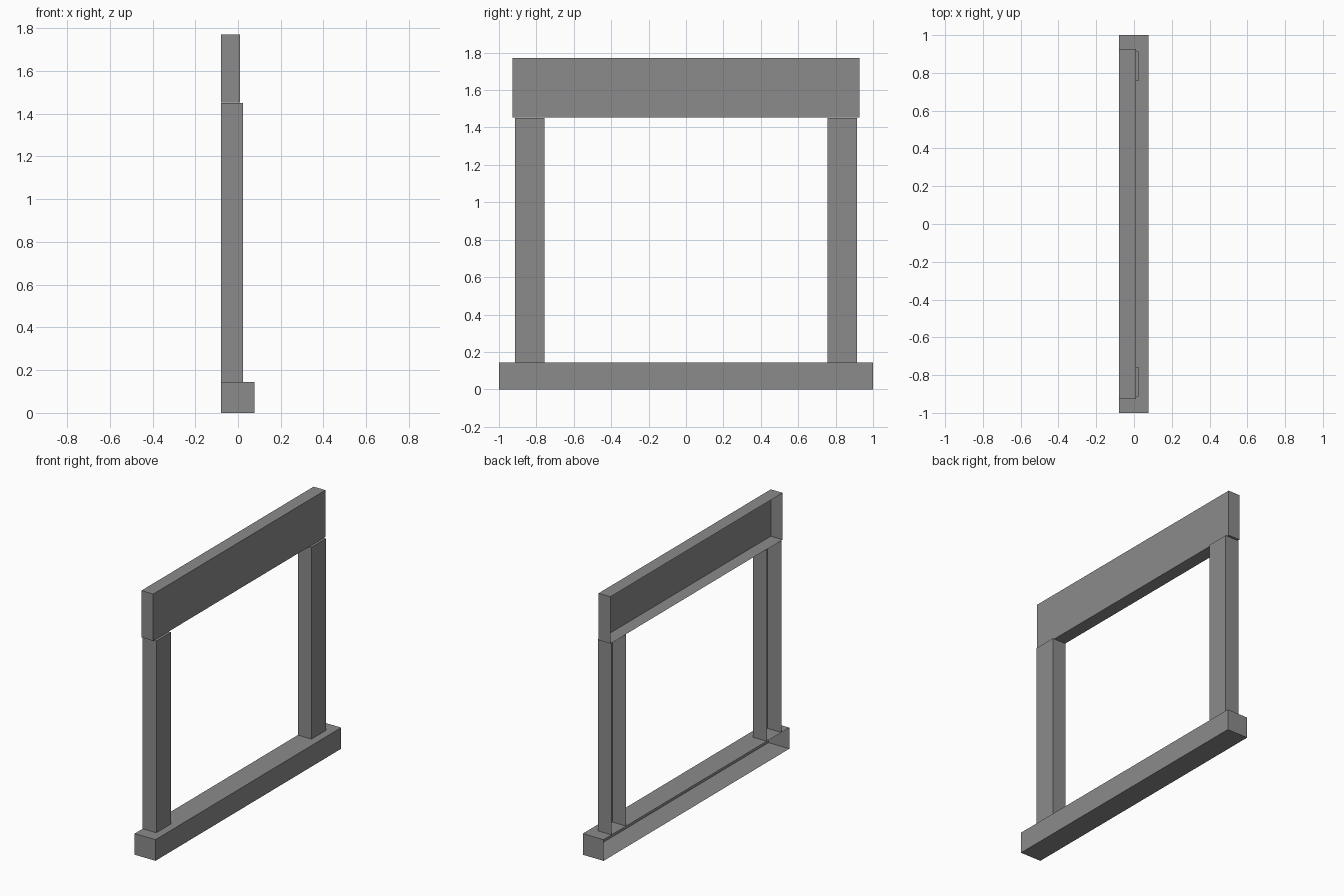
import bpy
import bmesh
from mathutils import Matrix, Vector

if "Cube" in bpy.data.objects:
    bpy.data.objects.remove(bpy.data.objects["Cube"], do_unlink=True)

GREY = (0.26, 0.26, 0.26, 1.0)
grey = bpy.data.materials.new("plain_grey")
grey.use_nodes = True
grey.diffuse_color = GREY
grey.node_tree.nodes["Principled BSDF"].inputs["Base Color"].default_value = GREY

WALL_X = -0.079  # wall plane, where every part is left open


def open_box(name, x_max, y_min, y_max, z_min, z_max):
    """Box from the wall plane to x_max, without its wall side face."""
    low = Vector((WALL_X, y_min, z_min))
    high = Vector((x_max, y_max, z_max))
    bm = bmesh.new()
    bmesh.ops.create_cube(bm, size=1, matrix=Matrix.Translation((low + high) / 2)
                          @ Matrix.Diagonal((*(high - low), 1)))
    bm.normal_update()
    wall_side = [f for f in bm.faces if f.normal.x < -0.9]
    bmesh.ops.delete(bm, geom=wall_side, context='FACES')
    mesh = bpy.data.meshes.new(name)
    bm.to_mesh(mesh)
    bm.free()
    mesh.materials.append(grey)
    obj = bpy.data.objects.new(name, mesh)
    bpy.context.collection.objects.link(obj)
    return obj


# Sill along the bottom
SILL_TOP = 0.144
open_box("sill", 0.078, -1, 1, 0, SILL_TOP)

# Upright side posts
HEADER_BOTTOM = 1.453
open_box("post_front", 0.024, -0.914, -0.757, SILL_TOP, HEADER_BOTTOM - 0.002)
open_box("post_back", 0.024, 0.757, 0.914, SILL_TOP, HEADER_BOTTOM - 0.002)

# Header board across the top
open_box("header", 0.01, -0.927, 0.927, HEADER_BOTTOM, 1.772)
